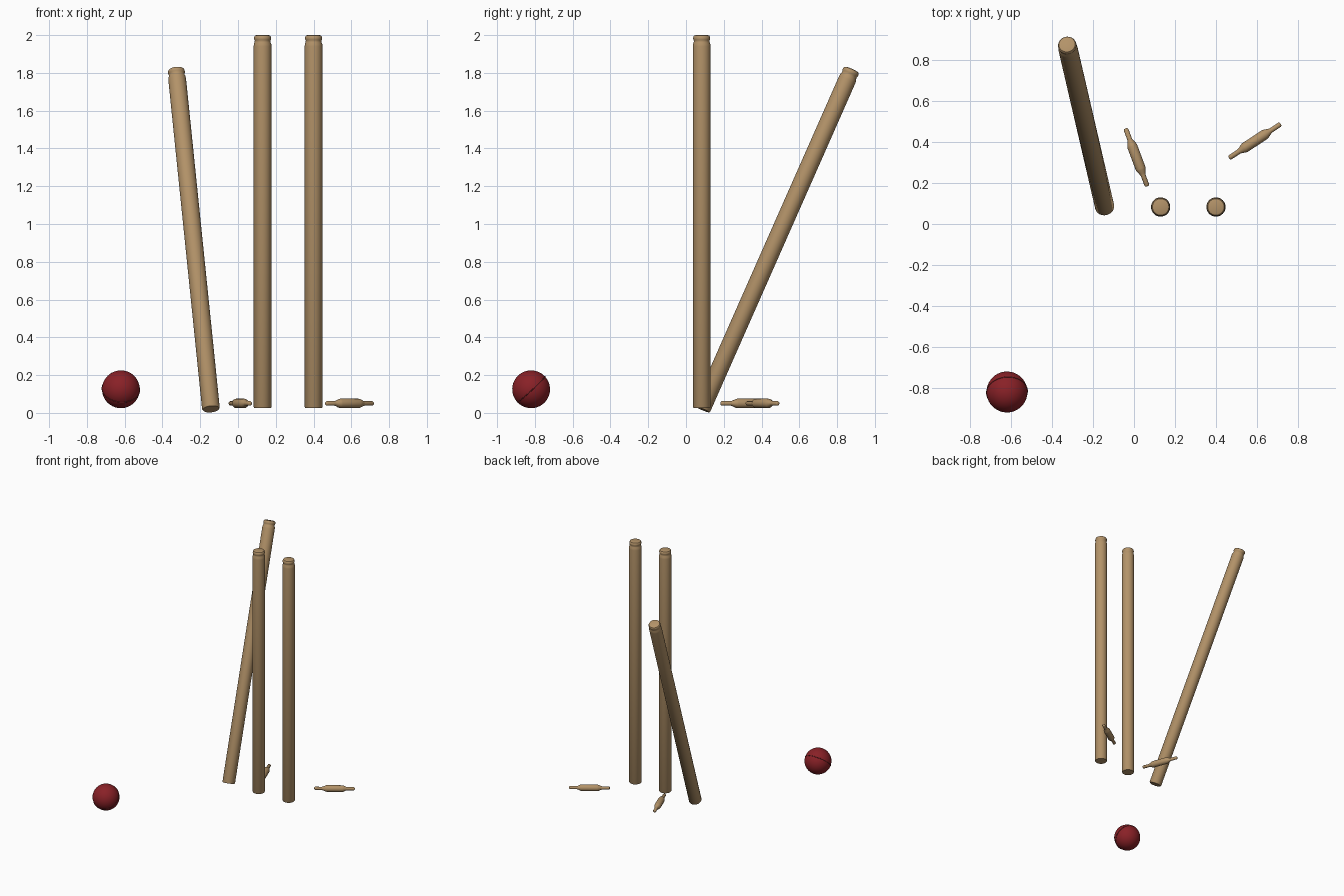
import bpy, bmesh, math
from mathutils import Vector, Matrix

if "Cube" in bpy.data.objects:
    bpy.data.objects.remove(bpy.data.objects["Cube"])


def material(name, rgb):
    m = bpy.data.materials.new(name)
    m.diffuse_color = (*rgb, 1)
    m.use_nodes = True
    m.node_tree.nodes["Principled BSDF"].inputs["Base Color"].default_value = m.diffuse_color
    return m


WOOD = material("wood", (0.45, 0.29, 0.14))
RED = material("red_leather", (0.25, 0.015, 0.02))
DARK = material("seam_thread", (0.16, 0.02, 0.02))


def finish(name, bm, mat, matrix, angle=35):
    bmesh.ops.recalc_face_normals(bm, faces=bm.faces)
    me = bpy.data.meshes.new(name)
    bm.to_mesh(me)
    bm.free()
    ob = bpy.data.objects.new(name, me)
    bpy.context.collection.objects.link(ob)
    me.materials.append(mat)
    ob.matrix_world = matrix
    bpy.ops.object.select_all(action='DESELECT')
    ob.select_set(True)
    bpy.context.view_layer.objects.active = ob
    bpy.ops.object.shade_smooth_by_angle(angle=math.radians(angle))
    return ob


def aim(origin, direction):
    """Place local +z along the given direction."""
    rot = Vector(direction).to_track_quat('Z', 'Y').to_matrix().to_4x4()
    return Matrix.Translation(origin) @ rot


def lathe(name, profile, mat, matrix, seg=32):
    """Turned solid from (radius, height) points, capped at both ends."""
    bm = bmesh.new()
    rings = [[bm.verts.new((r * math.cos(2 * math.pi * i / seg),
                            r * math.sin(2 * math.pi * i / seg), z))
              for i in range(seg)] for r, z in profile]
    for a, b in zip(rings, rings[1:]):
        for i in range(seg):
            j = (i + 1) % seg
            bm.faces.new((a[i], a[j], b[j], b[i]))
    bm.faces.new(rings[0][::-1])
    bm.faces.new(rings[-1])
    return finish(name, bm, mat, matrix)


# Stumps: turned posts with a grooved, rounded top
stump = [(0.043, 0), (0.047, 0.006), (0.047, 1.915), (0.046, 1.927),
         (0.042, 1.938), (0.041, 1.945), (0.044, 1.951), (0.045, 1.958),
         (0.044, 1.966), (0.040, 1.972), (0.032, 1.975)]
lathe("middle_stump", stump, WOOD, aim((0.13, 0.083, 0.025), (0, 0, 1)))
lathe("right_stump", stump, WOOD, aim((0.40, 0.083, 0.025), (0, 0, 1)))
lathe("leaning_stump", stump, WOOD,
      aim((-0.143, 0.083, 0.02), (-0.184, 0.793, 1.795)))

# Bails: barrel with a thin spigot at each end
half = [(0.025, 0.0), (0.025, 0.058), (0.023, 0.066), (0.015, 0.084),
        (0.012, 0.094), (0.012, 0.144), (0.009, 0.149), (0.005, 0.151)]
bail = [(r, -z) for r, z in half[:0:-1]] + half
lathe("fallen_bail_left", bail, WOOD,
      aim((0.012, 0.325, 0.05), (-0.105, 0.28, 0)), 24)
lathe("fallen_bail_right", bail, WOOD,
      aim((0.59, 0.405, 0.05), (0.25, 0.165, 0)), 24)

# Ball
centre = (-0.62, -0.82, 0.125)
place = aim(centre, (0.06, -0.68, 0.73))
bm = bmesh.new()
bmesh.ops.create_uvsphere(bm, u_segments=48, v_segments=24, radius=0.1)
finish("ball", bm, RED, place, 60)

# Raised seam around the ball
bm = bmesh.new()
n, m = 64, 8
rings = []
for i in range(n):
    a = 2 * math.pi * i / n
    rings.append([])
    for j in range(m):
        b = 2 * math.pi * j / m
        r = 0.1 + 0.0022 * math.cos(b)
        rings[i].append(bm.verts.new((r * math.cos(a), r * math.sin(a),
                                      0.0022 * math.sin(b))))
for i in range(n):
    p, q = rings[i], rings[(i + 1) % n]
    for j in range(m):
        k = (j + 1) % m
        bm.faces.new((p[j], q[j], q[k], p[k]))
finish("ball_seam", bm, DARK, place, 60)
